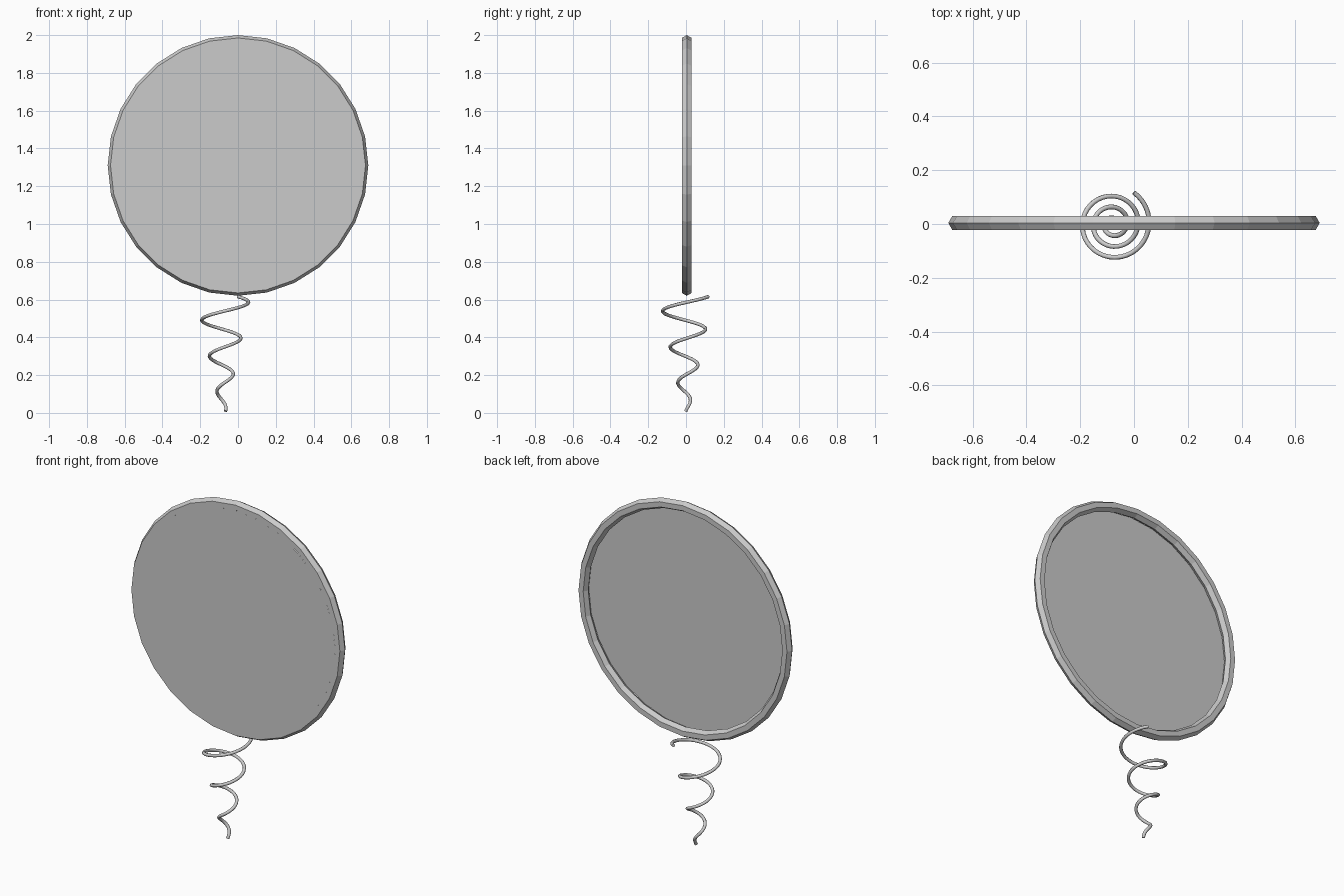
import bpy
from math import pi, cos, sin, radians

if "Cube" in bpy.data.objects:
    bpy.data.objects.remove(bpy.data.objects["Cube"])

CENTRE = (0, 0.004, 1.31)
SIDES = 28

# Rim: low-poly ring with a six-sided section
bpy.ops.mesh.primitive_torus_add(major_segments=SIDES, minor_segments=6,
                                 major_radius=0.66, minor_radius=0.03,
                                 location=CENTRE, rotation=(pi / 2, 0, 0))
bpy.context.object.name = "rim"

# Panel: thin disc level with the front of the rim, leaving a recess behind
bpy.ops.mesh.primitive_circle_add(vertices=SIDES, radius=0.645, fill_type='NGON',
                                  location=(0, CENTRE[1] - 0.0262, CENTRE[2]),
                                  rotation=(pi / 2, 0, 0))
bpy.context.object.name = "panel"

# Spring: conical coil widening upwards, swept as a round wire
Z0, Z1, PITCH, STEPS = 0.009, 0.615, 0.191, 120
curve = bpy.data.curves.new("spring", 'CURVE')
curve.dimensions = '3D'
curve.bevel_depth = 0.009
curve.bevel_resolution = 2
curve.use_fill_caps = True
path = curve.splines.new('POLY')
path.points.add(STEPS)
for i, p in enumerate(path.points):
    z = Z0 + (Z1 - Z0) * i / STEPS
    a = 2 * pi * (z - 0.585) / PITCH
    r = 0.01 + 0.212 * z
    p.co = (-0.078 + r * cos(a), r * sin(a), z, 1)
spring = bpy.data.objects.new("spring", curve)
bpy.context.collection.objects.link(spring)

# Turn the coil into a smooth mesh
bpy.ops.object.select_all(action='DESELECT')
spring.select_set(True)
bpy.context.view_layer.objects.active = spring
bpy.ops.object.convert(target='MESH')
bpy.ops.object.shade_smooth_by_angle(angle=radians(50))
bpy.context.object.name = "spring"
